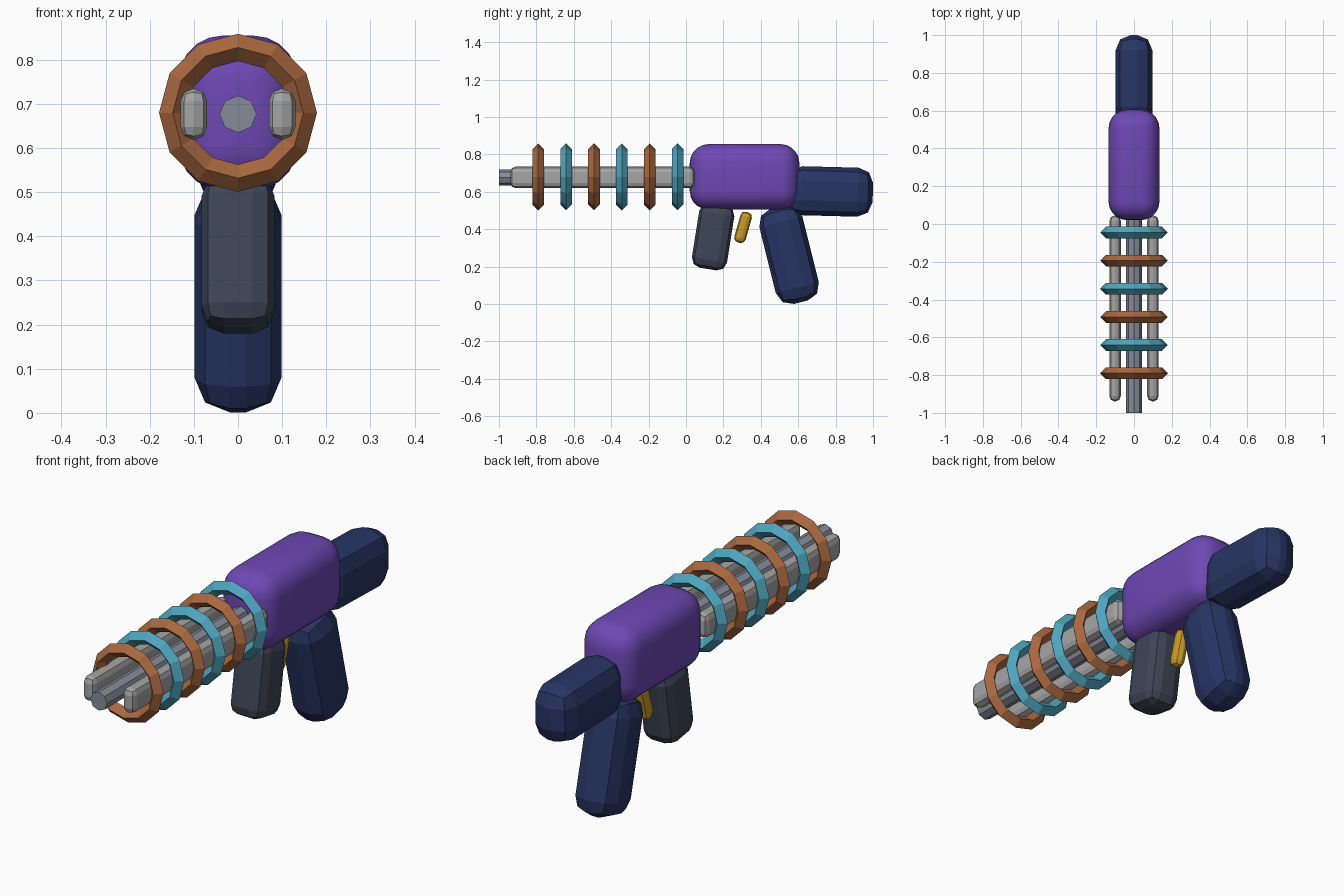
import bpy
from math import radians

if "Cube" in bpy.data.objects:
    bpy.data.objects.remove(bpy.data.objects["Cube"])


def material(name, r, g, b):
    m = bpy.data.materials.new(name)
    m.diffuse_color = (r, g, b, 1)
    m.use_nodes = True
    m.node_tree.nodes["Principled BSDF"].inputs["Base Color"].default_value = m.diffuse_color
    return m


PURPLE = material("purple", 0.155, 0.065, 0.46)
NAVY = material("navy", 0.021, 0.036, 0.13)
SLATE = material("slate", 0.048, 0.061, 0.093)
GOLD = material("gold", 0.58, 0.33, 0.02)
STEEL = material("steel", 0.38, 0.38, 0.38)
BLUE_STEEL = material("blue_steel", 0.24, 0.26, 0.31)
COPPER = material("copper", 0.40, 0.14, 0.05)
TEAL = material("teal", 0.08, 0.38, 0.52)

AXIS_Z = 0.677


def finish(name, mat):
    o = bpy.context.object
    o.name = name
    o.data.materials.append(mat)
    return o


def block(name, loc, size, tilt, bevel, segments, mat):
    """Bevelled box, tilted around x (degrees)."""
    bpy.ops.mesh.primitive_cube_add(size=1, location=loc)
    o = finish(name, mat)
    o.scale = size
    bpy.ops.object.transform_apply(location=False, rotation=False, scale=True)
    o.rotation_euler.x = radians(tilt)
    b = o.modifiers.new("bevel", 'BEVEL')
    b.width = bevel
    b.segments = segments
    b.limit_method = 'NONE'
    bpy.ops.object.modifier_apply(modifier=b.name)
    return o


# Rounded main body
block("body", (0, 0.313, 0.68), (0.27, 0.586, 0.35), 0, 0.1, 5, PURPLE)
bpy.ops.object.shade_smooth_by_angle(angle=radians(40))

# Stock, grips and trigger
block("stock", (0, 0.769, 0.602), (0.194, 0.46, 0.262), -1.5, 0.08, 2, NAVY)
block("rear_grip", (0, 0.551, 0.264), (0.196, 0.237, 0.523), 14, 0.08, 2, NAVY)
block("front_grip", (0, 0.145, 0.36), (0.166, 0.19, 0.35), -9, 0.05, 2, SLATE)
block("trigger", (0, 0.305, 0.41), (0.055, 0.063, 0.17), -16, 0.025, 2, GOLD)

# Side rods, one on each side of the barrel
for side, x in (("left", -0.1), ("right", 0.1)):
    block(f"{side}_rod", (x, -0.447, AXIS_Z), (0.06, 0.985, 0.115), 0, 0.028, 2, STEEL)

# Eight-sided central barrel
bpy.ops.mesh.primitive_cylinder_add(vertices=8, radius=0.042, depth=1.1,
                                    location=(0, -0.45, AXIS_Z),
                                    rotation=(radians(90), 0, 0))
finish("barrel", BLUE_STEEL)

# Alternating diamond-section rings around the barrel
for i in range(6):
    bpy.ops.mesh.primitive_torus_add(major_segments=12, minor_segments=4,
                                     major_radius=0.148, minor_radius=0.031,
                                     location=(0, -0.79 + 0.149 * i, AXIS_Z + 0.003),
                                     rotation=(radians(90), 0, 0))
    finish(f"ring_{i + 1}", TEAL if i % 2 else COPPER)
    bpy.ops.object.shade_flat()
